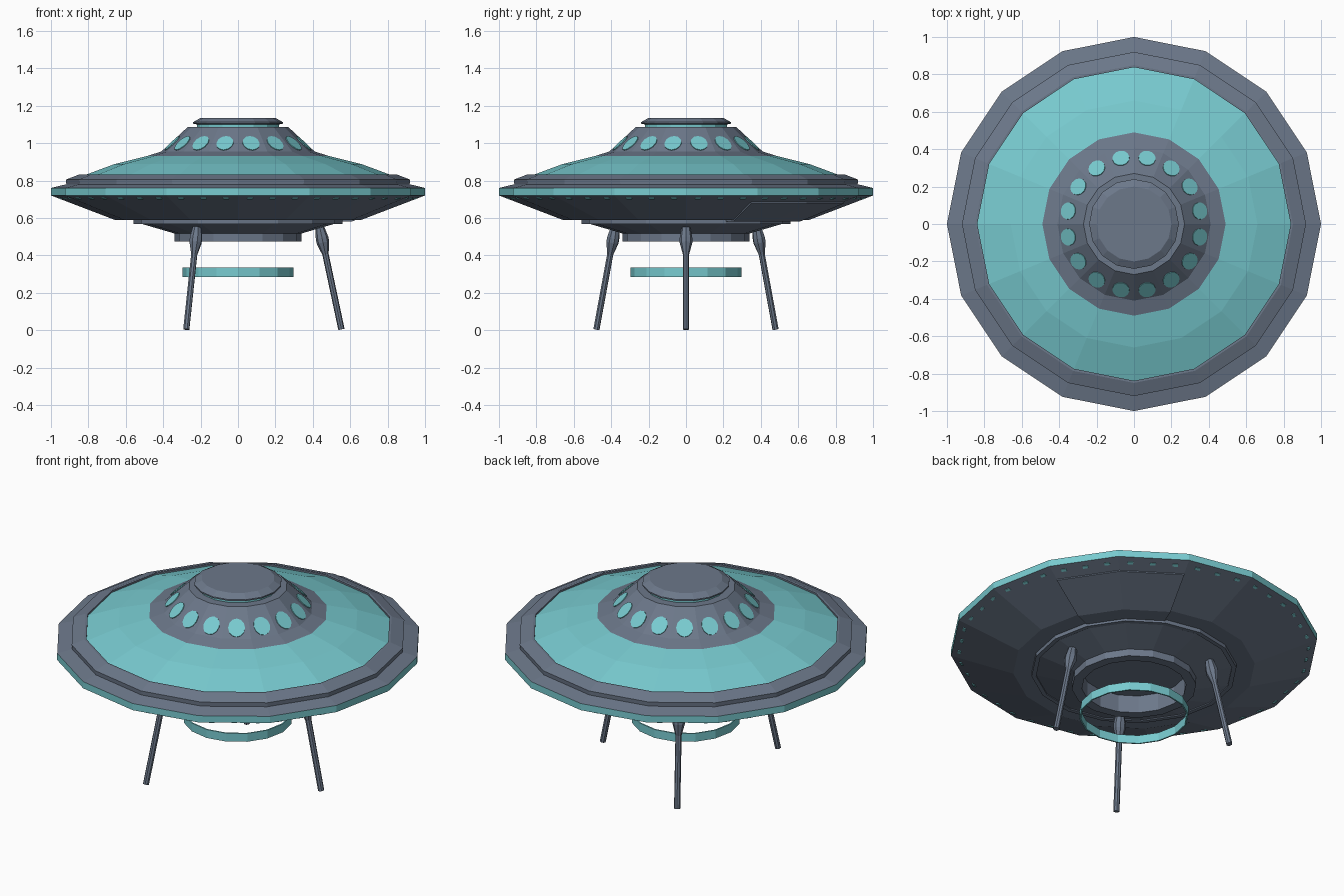
import bpy, bmesh, math
from mathutils import Vector, Matrix

if "Cube" in bpy.data.objects:
    bpy.data.objects.remove(bpy.data.objects["Cube"])

N = 16
STEP = 2 * math.pi / N


def material(name, rgb):
    m = bpy.data.materials.new(name)
    m.diffuse_color = (*rgb, 1)
    m.use_nodes = True
    m.node_tree.nodes["Principled BSDF"].inputs["Base Color"].default_value = m.diffuse_color
    return m


GRAY = material("slate gray", (0.150, 0.188, 0.254))
TEAL = material("teal", (0.188, 0.597, 0.631))


def finish(name, bm, mat):
    bmesh.ops.recalc_face_normals(bm, faces=bm.faces)
    me = bpy.data.meshes.new(name)
    bm.to_mesh(me)
    bm.free()
    me.materials.append(mat)
    ob = bpy.data.objects.new(name, me)
    bpy.context.collection.objects.link(ob)
    return ob


def polar(r, a, z):
    return Vector((r * math.cos(a), r * math.sin(a), z))


def lathe(name, profile, mat, closed=False, sides=N):
    """Revolve (r, z) points; r = 0 makes a pole."""
    bm = bmesh.new()
    rings = []
    for r, z in profile:
        if r == 0:
            rings.append([bm.verts.new((0, 0, z))] * sides)
        else:
            rings.append([bm.verts.new(polar(r, 2 * math.pi * i / sides, z)) for i in range(sides)])
    pairs = list(zip(rings, rings[1:]))
    if closed:
        pairs.append((rings[-1], rings[0]))
    for a, b in pairs:
        for i in range(sides):
            j = (i + 1) % sides
            bm.faces.new(list(dict.fromkeys((a[i], a[j], b[j], b[i]))))
    return finish(name, bm, mat)


# Upper body, from the cap down to the rim
lathe("top_cap", [(0, 1.135), (0.20, 1.135), (0.24, 1.112), (0.24, 1.104), (0.22, 1.10), (0, 1.10)], GRAY)
lathe("cap_light_band", [(0.22, 1.10), (0.22, 1.085)], TEAL)
DOME = [(0.27, 1.085), (0.41, 0.955), (0.49, 0.93)]
lathe("window_dome", [(0, 1.085)] + DOME, GRAY)
lathe("upper_hull", [(0.49, 0.93), (0.66, 0.888), (0.838, 0.822)], TEAL)
lathe("rim_top", [(0.838, 0.82), (0.838, 0.832), (0.85, 0.832), (0.92, 0.805),
                  (0.918, 0.78), (1.0, 0.76)], GRAY)
lathe("rim_light_band", [(1.0, 0.76), (1.0, 0.72)], TEAL)

# Underside with raised lip and hollow central collar
lathe("lower_hull", [(1.0, 0.72), (0.66, 0.59), (0.56, 0.59), (0.56, 0.568), (0.535, 0.568),
                     (0.535, 0.574), (0.34, 0.517), (0.34, 0.475), (0.285, 0.475),
                     (0.285, 0.58), (0, 0.58)], GRAY)
lathe("beam_hoop", [(0.298, 0.285), (0.298, 0.335), (0.29, 0.335), (0.29, 0.285)], TEAL, closed=True)

# Round windows, one per dome facet
bm = bmesh.new()
c = math.cos(STEP / 2)
(r0, z0), (r1, z1) = DOME[:2]
for i in range(N):
    a = (i + 0.5) * STEP
    slope = (polar(r0 * c, a, z0) - polar(r1 * c, a, z1)).normalized()
    tangent = Vector((-math.sin(a), math.cos(a), 0))
    normal = tangent.cross(slope)
    f = 0.67
    mid = polar((r0 + (r1 - r0) * f) * c, a, z0 + (z1 - z0) * f)
    rot = Matrix((tangent, slope, normal)).transposed().to_4x4()
    bmesh.ops.create_cone(bm, cap_ends=True, segments=12, radius1=1, radius2=1, depth=1,
                          matrix=Matrix.Translation(mid) @ rot @ Matrix.Diagonal((0.046, 0.054, 0.009, 1)))
finish("dome_windows", bm, TEAL)

# Small marker lights under the rim, three per facet
bm = bmesh.new()
for i in range(N):
    a = (i + 0.5) * STEP
    tangent = Vector((-math.sin(a), math.cos(a), 0))
    slope = polar(0.34 * c, a, 0.13).normalized()
    rot = Matrix((tangent, slope, tangent.cross(slope))).transposed().to_4x4()
    for k in (-1, 0, 1):
        mid = polar(0.962 * c, a, 0.72 - 0.038 * 0.13 / 0.34) + tangent * 0.123 * k
        bmesh.ops.create_cube(bm, size=1, matrix=Matrix.Translation(mid) @ rot @
                              Matrix.Diagonal((0.03, 0.016, 0.008, 1)))
finish("marker_lights", bm, TEAL)

# Entry hatch: thin raised panel over two facets, back right
bm = bmesh.new()
rows = [[bm.verts.new(polar(r, k * STEP, z)) for k in (1, 2, 3)]
        for r, z in [(0.91, 0.682), (0.66, 0.587), (0.56, 0.587)]]
for a, b in zip(rows, rows[1:]):
    for k in range(2):
        bm.faces.new((a[k], a[k + 1], b[k + 1], b[k]))
hatch = finish("entry_hatch", bm, GRAY)
mod = hatch.modifiers.new("thickness", 'SOLIDIFY')
mod.thickness = 0.012
mod.offset = 0

# Three splayed legs with a swollen hip joint
foot, hip = Vector((0.553, 0, 0.004)), Vector((0.435, 0, 0.56))
axis = hip - foot
for n, name in enumerate(("right_leg", "back_left_leg", "front_left_leg")):
    leg = lathe(name, [(0, 0), (0.017, 0), (0.017, 0.41), (0.034, 0.475), (0.034, 0.50),
                       (0.022, axis.length), (0, axis.length)], GRAY, sides=8)
    leg.matrix_world = (Matrix.Rotation(n * 2 * math.pi / 3, 4, 'Z') @ Matrix.Translation(foot)
                        @ axis.to_track_quat('Z', 'Y').to_matrix().to_4x4())
